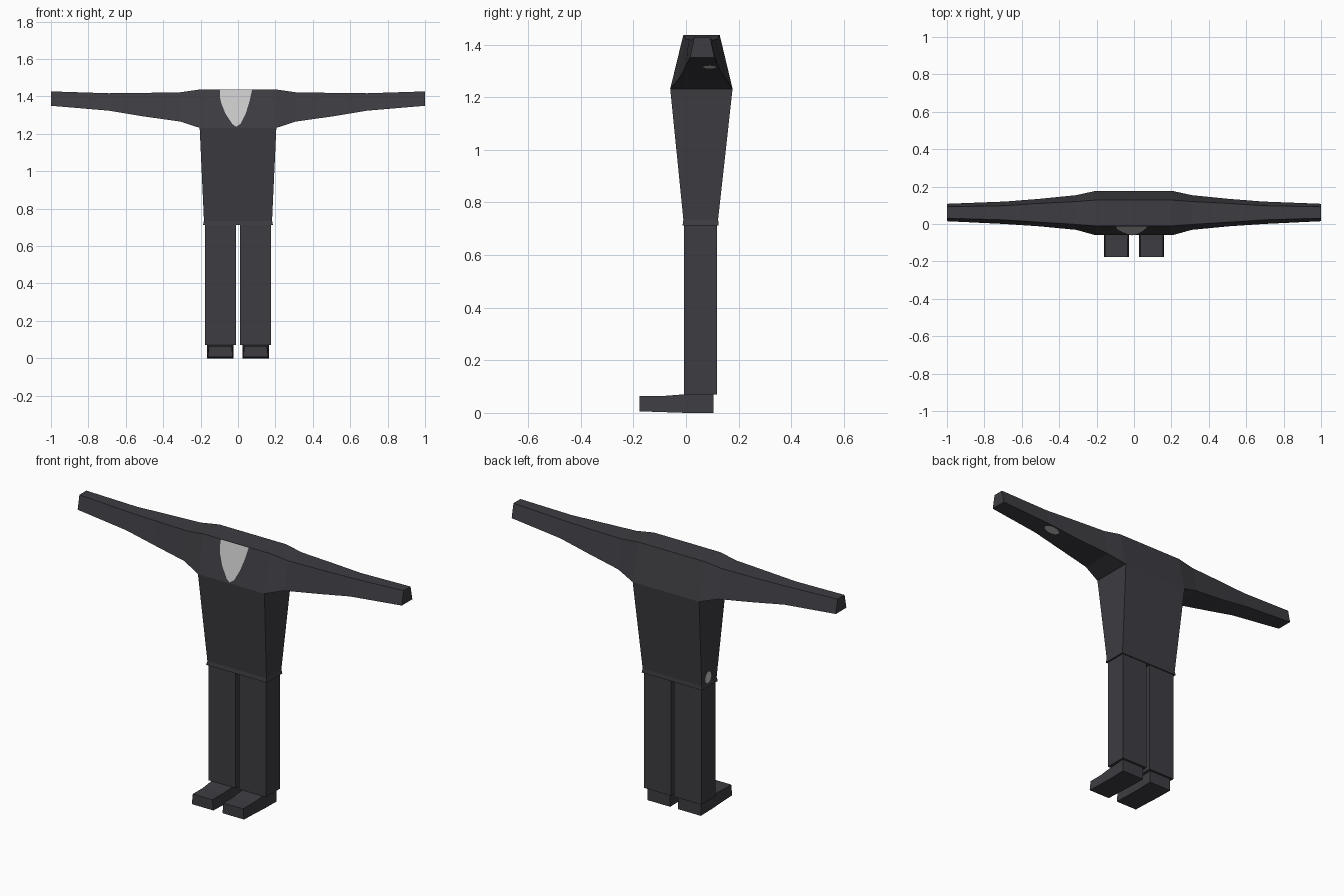
import bpy, bmesh, math

if "Cube" in bpy.data.objects:
    bpy.data.objects.remove(bpy.data.objects["Cube"])


def material(name, rgb):
    m = bpy.data.materials.new(name)
    m.diffuse_color = (*rgb, 1)
    m.use_nodes = True
    m.node_tree.nodes["Principled BSDF"].inputs["Base Color"].default_value = m.diffuse_color
    return m


CLOTH = material("charcoal cloth", (0.047, 0.046, 0.054))
SHIRT = material("light grey", (0.58, 0.58, 0.59))


def finish(name, bm, mat):
    bmesh.ops.recalc_face_normals(bm, faces=bm.faces)
    me = bpy.data.meshes.new(name)
    bm.to_mesh(me)
    bm.free()
    me.materials.append(mat)
    ob = bpy.data.objects.new(name, me)
    bpy.context.collection.objects.link(ob)
    return ob


def loft(bm, rings):
    """Skin a list of four-point rings and cap both ends."""
    vs = [[bm.verts.new(p) for p in r] for r in rings]
    for a, b in zip(vs, vs[1:]):
        for i in range(4):
            j = (i + 1) % 4
            bm.faces.new((a[i], a[j], b[j], b[i]))
    bm.faces.new(vs[0])
    bm.faces.new(vs[-1])
    return vs


# sleeves and shoulders: trapezoid stations (x, z low, z high, y low front/back, y top front/back)
stations = [(0.205, 1.232, 1.437, -0.06, 0.177, -0.01, 0.128),
            (0.31, 1.266, 1.422, -0.031, 0.154, -0.002, 0.12),
            (0.51, 1.294, 1.419, -0.012, 0.134, 0.01, 0.11),
            (0.69, 1.324, 1.417, 0.0, 0.12, 0.022, 0.098),
            (1.0, 1.35, 1.427, 0.015, 0.108, 0.031, 0.092)]


def ring(s, side):
    x, z0, z1, f0, b0, f1, b1 = s
    return [(side * x, f0, z0), (side * x, b0, z0), (side * x, b1, z1), (side * x, f1, z1)]


bm = bmesh.new()
vs = loft(bm, [ring(s, -1) for s in reversed(stations)] + [ring(s, 1) for s in stations])

# torso: pull the underside between the shoulders down to the hem
chest = vs[4][:2] + vs[5][:2]
face = next(f for f in bm.faces if all(v in chest for v in f.verts))
for z, w, f, b in ((0.735, 0.182, -0.010, 0.122), (0.713, 0.187, -0.013, 0.124)):
    face = bmesh.ops.extrude_discrete_faces(bm, faces=[face])["faces"][0]
    for v in face.verts:
        v.co = (math.copysign(w, v.co.x), f if v.co.y < 0.05 else b, z)
finish("jacket", bm, CLOTH)


def box_ring(x0, x1, y, z0, z1):
    return [(x0, y, z0), (x1, y, z0), (x1, y, z1), (x0, y, z1)]


for side, label in ((-1, "left"), (1, "right")):
    # trouser leg
    bm = bmesh.new()
    loft(bm, [box_ring(side * 0.010, side * 0.177, y, 0.07, 0.73) for y in (-0.007, 0.118)])
    finish(label + "_trouser_leg", bm, CLOTH)
    # shoe: heel, instep, toe with a slightly narrowed upper
    bm = bmesh.new()
    rings = []
    for y, z0, z1, inset in ((0.105, 0.0, 0.075, 0.0), (0.0, 0.0, 0.071, 0.006),
                             (-0.09, 0.003, 0.064, 0.010), (-0.177, 0.006, 0.064, 0.010)):
        a, b = 0.024, 0.165
        rings.append([(side * (a + inset * .4), y, z0), (side * (b - inset * .4), y, z0),
                      (side * (b - inset), y, z1), (side * (a + inset), y, z1)])
    loft(bm, rings)
    finish(label + "_shoe", bm, CLOTH)


def patch(name, pts):
    """Flat painted detail laid just over a surface."""
    bm = bmesh.new()
    bm.faces.new([bm.verts.new(p) for p in pts])
    return finish(name, bm, SHIRT)


def oval(cu, cv, ru, rv, n=10):
    return [(cu + ru * math.cos(2 * math.pi * i / n), cv + rv * math.sin(2 * math.pi * i / n))
            for i in range(n)]


# shirt front on the sloping chest
vee = [(-0.097, 1.436), (0.075, 1.436), (0.062, 1.375), (0.042, 1.31), (0.015, 1.255),
       (-0.01, 1.238), (-0.03, 1.252), (-0.068, 1.31), (-0.09, 1.365), (-0.097, 1.40)]
shirt = patch("shirt_front", [(x, -0.06 + (z - 1.232) * 0.244 - 0.002, z) for x, z in vee])
if shirt.data.polygons[0].normal.y > 0:
    shirt.data.flip_normals()

# small spot under one sleeve
spot = patch("sleeve_spot", [(x, y, 1.294 + (x - 0.51) * 0.1667 - 0.003) for x, y in oval(0.65, 0.09, 0.045, 0.028)])
if spot.data.polygons[0].normal.z > 0:
    spot.data.flip_normals()

# small spot on the jacket's side above the hem
side_spot = patch("hem_spot", [(-0.182 - (z - 0.735) * 0.0463 - 0.003, y, z) for y, z in oval(0.07, 0.765, 0.027, 0.033)])
if side_spot.data.polygons[0].normal.x > 0:
    side_spot.data.flip_normals()
